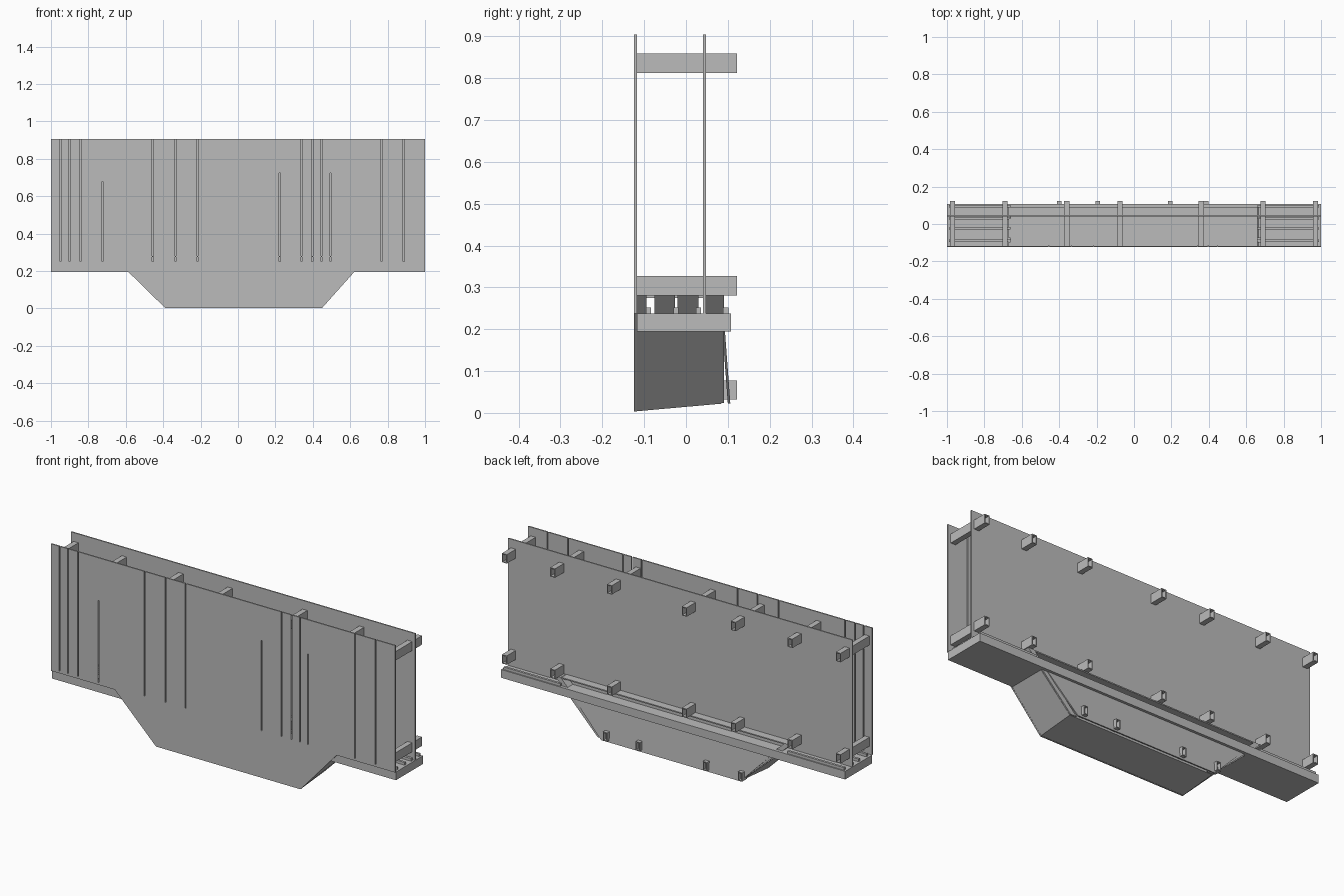
import bpy
import bmesh
from mathutils import Vector

default = bpy.data.objects.get("Cube")
if default:
    bpy.data.objects.remove(default, do_unlink=True)

GREY = (0.5, 0.5, 0.5, 1.0)
mat = bpy.data.materials.new("plain grey")
mat.use_nodes = True
mat.diffuse_color = GREY
mat.node_tree.nodes["Principled BSDF"].inputs["Base Color"].default_value = GREY


def finish(name, bm):
    bmesh.ops.recalc_face_normals(bm, faces=bm.faces)
    mesh = bpy.data.meshes.new(name)
    bm.to_mesh(mesh)
    bm.free()
    mesh.materials.append(mat)
    obj = bpy.data.objects.new(name, mesh)
    bpy.context.collection.objects.link(obj)
    return obj


def add_box(bm, x, y, z):
    """Add a box given (low, high) pairs per axis."""
    verts = bmesh.ops.create_cube(bm, size=1)["verts"]
    for v in verts:
        v.co = Vector([(a + b) / 2 + c * (b - a) for (a, b), c in zip((x, y, z), v.co)])


def box(name, x, y, z):
    bm = bmesh.new()
    add_box(bm, x, y, z)
    return finish(name, bm)


def loft(name, front, back):
    """Close a solid between two matching outlines."""
    bm = bmesh.new()
    a = [bm.verts.new(p) for p in front]
    b = [bm.verts.new(p) for p in back]
    bm.faces.new(a)
    bm.faces.new(b)
    for i in range(len(a)):
        j = (i + 1) % len(a)
        bm.faces.new((a[i], a[j], b[j], b[i]))
    return finish(name, bm)


def tube(name, x, y, z, wall=0.004):
    """Hollow rectangular tube running along y."""
    bm = bmesh.new()
    loops = []
    for yy in y:
        for w in (0, wall):
            (x0, x1), (z0, z1) = (x[0] + w, x[1] - w), (z[0] + w, z[1] - w)
            ring = ((x0, z0), (x1, z0), (x1, z1), (x0, z1))
            loops.append([bm.verts.new((px, yy, pz)) for px, pz in ring])
    outer0, inner0, outer1, inner1 = loops
    for a, b in ((outer0, outer1), (inner0, inner1), (outer0, inner0), (outer1, inner1)):
        for i in range(4):
            j = (i + 1) % 4
            bm.faces.new((a[i], a[j], b[j], b[i]))
    return finish(name, bm)


# Front panel with its dropped middle section
TOP, DECK, FRONT = 0.905, 0.238, -0.117
outline = [(-1, TOP), (-1, DECK), (-0.63, DECK), (-0.39, 0.003),
           (0.45, 0.003), (0.66, DECK), (1, DECK), (1, TOP)]
panel = loft("front_panel", [(x, -0.124, z) for x, z in outline],
             [(x, FRONT, z) for x, z in outline])

# Narrow seams through the front panel
cut = bmesh.new()
full = (-0.95, -0.9, -0.843, -0.456, -0.335, -0.217, 0.34, 0.397, 0.447, 0.768, 0.886)
for sx, top in [(x, 1) for x in full] + [(-0.725, 0.68), (0.223, 0.725), (0.495, 0.725)]:
    add_box(cut, (sx - 0.003, sx + 0.003), (-0.2, -0.08), (0.25, top))
cutter = finish("seam_cutter", cut)
cutter.hide_render = True
cutter.hide_viewport = True
cutter.display_type = 'WIRE'
mod = panel.modifiers.new("seams", 'BOOLEAN')
mod.object = cutter
mod.solver = 'EXACT'

# Back panel and long base slab
box("back_panel", (-1, 1), (0.041, 0.048), (DECK, TOP))
box("base_slab", (-1, 1), (FRONT, 0.107), (0.195, DECK))
box("floor_plate", (-0.66, 0.66), (FRONT, 0.09), (0.275, 0.281))

# Low stringers on the end decks
for side in (-1, 1):
    ends = sorted((side * 0.66, side * 0.99))
    for y in (-0.09, -0.024, 0.03, 0.095):
        box("deck_stringer", ends, (y - 0.006, y + 0.006), (DECK, 0.252))

# Dropped hull below the slab, bottom rising to the back
hull = [(-0.59, 0.2), (-0.39, 0.004), (0.45, 0.004), (0.625, 0.2)]
loft("lower_hull", [(x, FRONT, z) for x, z in hull],
     [(x, 0.085, max(z, 0.022)) for x, z in hull])

# Tilted back sheet of the hull
sheet = [(-0.56, 0.087, 0.197), (-0.39, 0.1, 0.022), (0.42, 0.1, 0.022), (0.59, 0.087, 0.197)]
loft("hull_back_sheet", sheet, [(x, y + 0.006, z) for x, y, z in sheet])

# Sloped struts following the hull ends up to the floor
for side, foot, head in ((-1, 0.39, 0.67), (1, 0.45, 0.7)):
    for y0, y1 in ((FRONT, -0.095), (-0.075, -0.026), (-0.02, 0.03), (0.046, 0.091)):
        prof = [(foot, 0.024), (head, 0.28), (head - 0.035, 0.28), (foot - 0.035, 0.024)]
        loft("sloped_strut", [(side * x, y0, z) for x, z in prof],
             [(side * x, y1, z) for x, z in prof])

# Cross tubes tying the panels together
for x in (-0.97, -0.69, -0.36, -0.075, 0.36, 0.69, 0.97):
    for label, z in (("lower", 0.28), ("upper", 0.812)):
        tube(label + "_cross_tube", (x - 0.014, x + 0.014), (FRONT, 0.122), (z, z + 0.047))

# Short tubes at the foot of the hull
for x in (-0.4, -0.195, 0.195, 0.385):
    tube("hull_foot_tube", (x - 0.012, x + 0.012), (0.08, 0.122), (0.032, 0.078))
